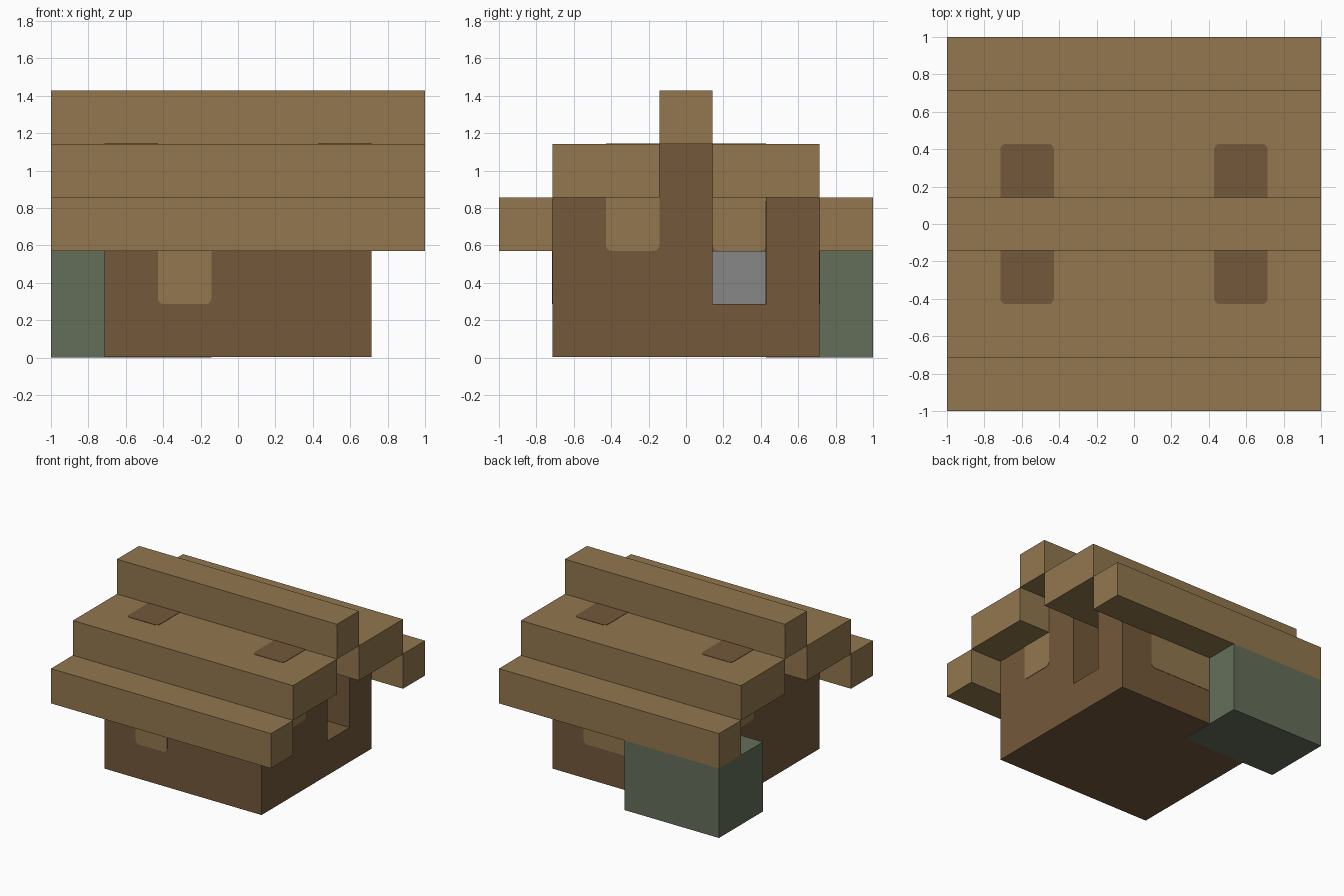
import bpy
from mathutils import Vector

U = 2 / 7          # building block size
H = U / 2
LIP = 0.003        # how far flush details stand proud

cube = bpy.data.objects.get("Cube")
if cube:
    bpy.data.objects.remove(cube, do_unlink=True)


def material(name, rgb):
    lin = [((c / 255 + 0.055) / 1.055) ** 2.4 for c in rgb] + [1]
    mat = bpy.data.materials.new(name)
    mat.use_nodes = True
    mat.diffuse_color = lin
    shader = mat.node_tree.nodes["Principled BSDF"]
    shader.inputs["Base Color"].default_value = lin
    shader.inputs["Roughness"].default_value = 0.9
    return mat


GOLD = material("light_wood", (146, 119, 78))
BROWN = material("dark_wood", (115, 88, 58))
GREEN = material("mossy_green", (100, 110, 90))
GREY = material("stone_grey", (135, 135, 135))


def box(name, mat, x, y, z, round_axis=None):
    """Box from ranges; edges along round_axis can be rounded."""
    lo, hi = Vector((x[0], y[0], z[0])), Vector((x[1], y[1], z[1]))
    bpy.ops.mesh.primitive_cube_add(size=1)
    ob = bpy.context.object
    ob.name = name
    for v in ob.data.vertices:
        v.co = (lo + hi) / 2 + v.co * (hi - lo)
    if mat:
        ob.data.materials.append(mat)
    if round_axis is not None:
        weights = ob.data.attributes.new("bevel_weight_edge", "FLOAT", "EDGE")
        for e in ob.data.edges:
            a, b = (ob.data.vertices[i].co for i in e.vertices)
            d = b - a
            weights.data[e.index].value = float(abs(d[round_axis]) > 0.99 * d.length)
        mod = ob.modifiers.new("rounded_corners", "BEVEL")
        mod.limit_method = "WEIGHT"
        mod.width = 0.03
        mod.segments = 4
    return ob


def cut(target, name, x, y, z):
    cutter = box(name, None, x, y, z)
    cutter.hide_render = True
    cutter.hide_viewport = True
    cutter.display_type = "WIRE"
    mod = target.modifiers.new(name, "BOOLEAN")
    mod.operation = "DIFFERENCE"
    mod.solver = "EXACT"
    mod.object = cutter


IN, OUT = 1.5 * U, 2.5 * U

# House walls and floor: hollow room with an open doorway on the left side
house = box("house_walls", BROWN, (-OUT, OUT), (-OUT, OUT), (LIP, 3 * U))
cut(house, "room_cutter", (-IN, IN), (-IN, IN), (U, 4 * U))
cut(house, "doorway_cutter", (H, 3 * U), (H, IN), (U, 4 * U))

# Gable tops, showing through the upper roof steps
for side, a, b in (("left", IN, OUT), ("right", -OUT, -IN)):
    box(side + "_gable_top", BROWN, (a, b), (-IN, IN), (3 * U, 4 * U + LIP), 2)

# Stepped roof
for side, s in (("front", -1), ("back", 1)):
    box(side + "_eave_beam", GOLD, (-1, 1), sorted((s * OUT, s)), (2 * U, 3 * U))
    box(side + "_roof_step", GOLD, (-1, 1), sorted((s * H, s * OUT)), (3 * U, 4 * U))
box("roof_ridge", GOLD, (-1, 1), (-H, H), (4 * U, 5 * U))

# Light panels set flush in the walls, tops tucked under the roof
WALL = (IN - LIP, OUT + LIP)
BACKWALL = (-OUT - LIP, -IN + LIP)
TOP = 3 * U
box("front_window", GOLD, (-IN, -H), BACKWALL, (U, TOP - 0.02), 1)
box("back_window", GOLD, (-H - 0.1, IN), WALL, (U, TOP - 0.02), 1)
box("left_window", GOLD, WALL, (-IN, -H), (2 * U, TOP + 0.1), 0)
box("right_window", GOLD, BACKWALL, (H, IN), (2 * U, TOP + 0.1), 0)

# Block wrapped around the back right corner, and a block inside the room
box("corner_block", GREEN, (-1, -H), (IN, 1), (0, 2 * U))
box("room_block", GREY, (-IN, -H), (H, IN), (U, 2 * U))
